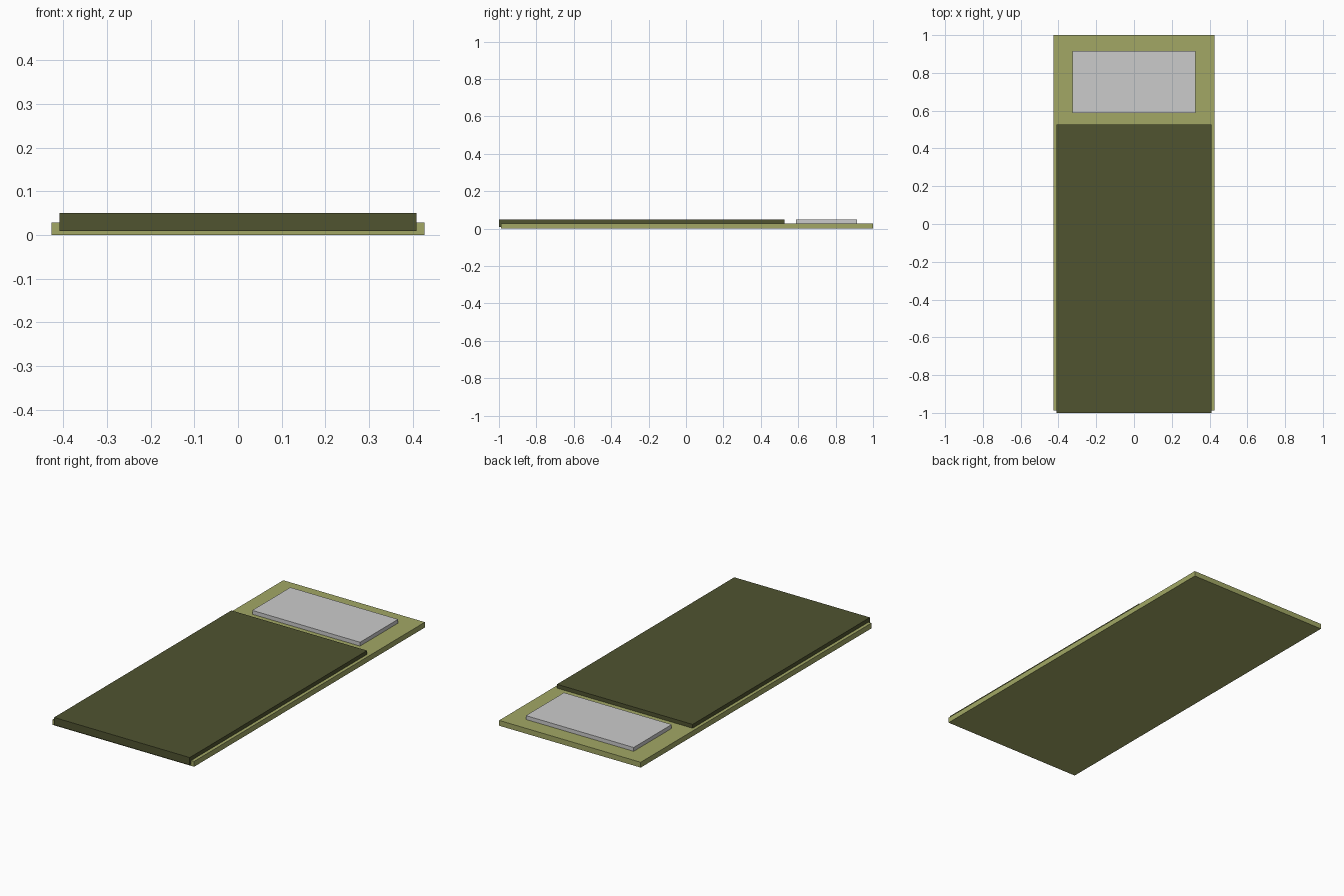
import bpy

if "Cube" in bpy.data.objects:
    bpy.data.objects.remove(bpy.data.objects["Cube"])


def box(name, lo, hi, colour=None):
    """Axis-aligned box between two corners."""
    centre = [(a + b) / 2 for a, b in zip(lo, hi)]
    bpy.ops.mesh.primitive_cube_add(size=1, location=centre)
    ob = bpy.context.object
    ob.name = name
    ob.scale = [b - a for a, b in zip(lo, hi)]
    bpy.ops.object.transform_apply(location=False, rotation=False, scale=True)
    if colour:
        mat = bpy.data.materials.new(name + "_colour")
        mat.diffuse_color = (*colour, 1)
        mat.use_nodes = True
        mat.node_tree.nodes["Principled BSDF"].inputs["Base Color"].default_value = mat.diffuse_color
        ob.data.materials.append(mat)
    return ob


# Thin sleeping mat on the ground
box("mat", (-0.427, -0.988, 0), (0.427, 1.0, 0.029), (0.36, 0.39, 0.13))

# Blanket sunk into the mat, overhanging slightly at the foot
box("blanket", (-0.409, -1.0, 0.009), (0.409, 0.527, 0.05), (0.08, 0.088, 0.03))

# Flat pillow at the head end
box("pillow", (-0.325, 0.587, 0.009), (0.325, 0.915, 0.05))
